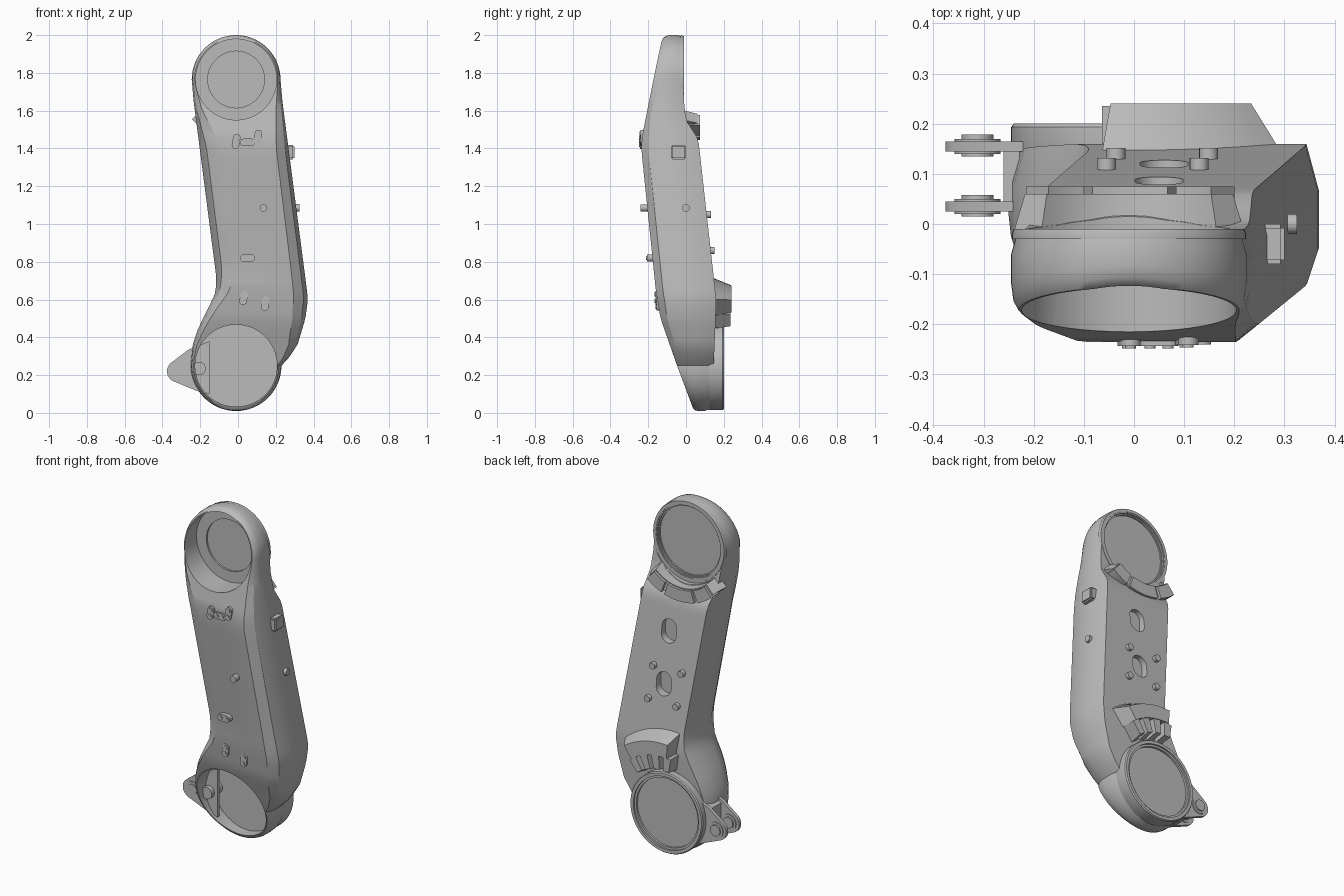
import bpy, bmesh, math
from mathutils import Matrix

if "Cube" in bpy.data.objects:
    bpy.data.objects.remove(bpy.data.objects["Cube"])

grey = bpy.data.materials.new("plain_grey")
grey.use_nodes = True
grey.diffuse_color = (0.5, 0.5, 0.5, 1)
grey.node_tree.nodes["Principled BSDF"].inputs["Base Color"].default_value = (0.5, 0.5, 0.5, 1)

CX, TOP_Z, LOW_Z = -0.01, 1.765, 0.25


def finish(name, bm, angle=30):
    bmesh.ops.remove_doubles(bm, verts=bm.verts, dist=0.0001)
    bmesh.ops.recalc_face_normals(bm, faces=bm.faces)
    mesh = bpy.data.meshes.new(name)
    bm.to_mesh(mesh)
    bm.free()
    ob = bpy.data.objects.new(name, mesh)
    bpy.context.collection.objects.link(ob)
    mesh.materials.append(grey)
    smooth(ob, angle)
    return ob


def smooth(ob, angle=30):
    bpy.ops.object.select_all(action='DESELECT')
    ob.select_set(True)
    bpy.context.view_layer.objects.active = ob
    bpy.ops.object.shade_smooth_by_angle(angle=math.radians(angle))


def interp(points, z):
    """Linear lookup in a list of (z, value) running from high to low z."""
    if z >= points[0][0]:
        return points[0][1]
    for (z0, v0), (z1, v1) in zip(points, points[1:]):
        if z >= z1:
            return v0 + (v1 - v0) * (z0 - z) / (z0 - z1)
    return points[-1][1]


def prism(name, outline, y0, y1, outline2=None):
    """Outline in x/z extruded along y; outline2 gives a tapered far end."""
    bm = bmesh.new()
    a = [bm.verts.new((x, y0, z)) for x, z in outline]
    b = [bm.verts.new((x, y1, z)) for x, z in (outline2 or outline)]
    n = len(a)
    bm.faces.new(a)
    bm.faces.new(b[::-1])
    for i in range(n):
        bm.faces.new((a[i], b[i], b[(i + 1) % n], a[(i + 1) % n]))
    return finish(name, bm)


def circle(x, z, r, n=48):
    return [(x + r * math.cos(2 * math.pi * i / n), z + r * math.sin(2 * math.pi * i / n))
            for i in range(n)]


def disc(name, x, z, r, y0, y1, n=48):
    return prism(name, circle(x, z, r, n), y0, y1)


def arc(cz, r0, r1, a0, a1, n=10):
    angles = [math.radians(a0 + (a1 - a0) * i / n) for i in range(n + 1)]
    return ([(CX + r1 * math.cos(a), cz + r1 * math.sin(a)) for a in angles] +
            [(CX + r0 * math.cos(a), cz + r0 * math.sin(a)) for a in reversed(angles)])


def slot(name, x, z, half, r, tilt, y0, y1):
    """Round-ended slot shape."""
    pts = []
    for i in range(24):
        a = 2 * math.pi * (i + 0.5) / 24
        u, v = r * math.cos(a) + math.copysign(half, math.cos(a)), r * math.sin(a)
        t = math.radians(tilt)
        pts.append((x + u * math.cos(t) - v * math.sin(t), z + u * math.sin(t) + v * math.cos(t)))
    return prism(name, pts, y0, y1)


# Outline, depth and chamfer guides along the height
RIGHT = [(1.765, .225), (1.65, .235), (.65, .365), (.6, .37), (.5, .357), (.36, .315), (.25, .24)]
LEFT = [(1.765, -.245), (1.65, -.235), (.72, -.115), (.64, -.118), (.57, -.15),
        (.45, -.21), (.36, -.24), (.25, -.25)]
FRONT = [(2, -.12), (1.98, -.13), (1.45, -.235), (1.38, -.235), (.65, -.16), (.5, -.135),
         (.03, .03), (0, .04)]
BACK = [(1.66, -.012), (1.55, 0), (1.45, .065), (.6, .16), (.45, .155), (.1, .14), (.01, .12)]
LEFT_IN = [(1.75, .015), (1.6, .04), (1.4, .122), (.79, .118), (.68, .08), (.55, .045), (.3, .015)]
RIGHT_IN = [(1.75, .015), (1.6, .04), (1.4, .065), (.76, .07), (.55, .075), (.4, .055), (.22, .015)]

# Stations: x, z and inward direction for the right and left edge
stations = []
for i in range(17):
    a = math.pi / 2 * (1 - i / 16)
    c, s = math.cos(a), math.sin(a)
    stations.append((CX + .235 * c, CX - .235 * c, TOP_Z + .235 * s, c, s))
for i in range(1, 40):
    z = TOP_Z + (LOW_Z - TOP_Z) * i / 40
    stations.append((interp(RIGHT, z), interp(LEFT, z), z, 1, 0))
for i in range(17):
    a = -math.pi / 2 * i / 16
    c, s = math.cos(a), math.sin(a)
    stations.append((CX + .24 * c, CX - .24 * c, LOW_Z + .24 * s, c, s))

# Main arm shell lofted through the stations
bm = bmesh.new()
rows = []
for xr, xl, z, c, s in stations:
    f, b = interp(FRONT, z), interp(BACK, z)
    d = b - f
    right_in, left_in = interp(RIGHT_IN, z), interp(LEFT_IN, z)
    profile = [(1, f), (.3, f + .12 * d), (0, f + .33 * d), (0, f + .7 * d), (None, b)]
    row = []
    for x, side, inset in ((xr, 1, right_in), (xl, -1, left_in)):
        part = []
        for k, y in profile:
            w = .025 * min(1, d / .3) if k is None else k * inset
            part.append(bm.verts.new((x - side * c * w, y, z - s * w)))
        row += part if side == 1 else part[::-1]
    rows.append(row)
n = len(rows[0])
for p, q in zip(rows, rows[1:]):
    for i in range(n):
        j = (i + 1) % n
        bm.faces.new((p[i], p[j], q[j], q[i]))
bm.faces.new(rows[0])
bm.faces.new(rows[-1])
bmesh.ops.triangulate(bm, faces=[f for f in bm.faces if len(f.verts) > 4])
body = finish("arm_body", bm)

# Sockets, recesses and holes
cutters = [
    disc("upper_socket_cutter", CX, TOP_Z, .214, -.6, -.065, 64),
    disc("upper_step_cutter", CX, TOP_Z, .15, -.6, -.055),
    disc("upper_back_seat_cutter", CX, TOP_Z, .238, -.012, .3, 64),
    disc("upper_back_recess_cutter", CX, TOP_Z, .205, -.035, .3, 64),
    disc("lower_socket_cutter", CX, LOW_Z, .217, -.6, .1, 64),
    slot("upper_hole_cutter", .05, 1.26, .02, .048, 90, .05, .3),
    slot("lower_hole_cutter", .06, .96, .02, .048, 90, .08, .3),
]
for cutter in cutters:
    mod = body.modifiers.new(cutter.name, 'BOOLEAN')
    mod.operation = 'DIFFERENCE'
    mod.solver = 'EXACT'
    mod.object = cutter
bpy.context.view_layer.update()
cut_mesh = bpy.data.meshes.new_from_object(body.evaluated_get(bpy.context.evaluated_depsgraph_get()))
body.modifiers.clear()
body.data = cut_mesh
for cutter in cutters:
    bpy.data.objects.remove(cutter)
smooth(body)

# Rear rings turned around the y axis
def turned(name, cz, profile):
    bm = bmesh.new()
    vs = [bm.verts.new((r, 0, y)) for r, y in profile]
    edges = [bm.edges.new(e) for e in zip(vs, vs[1:])]
    bmesh.ops.spin(bm, geom=vs + edges, cent=(0, 0, 0), axis=(0, 0, 1),
                   angle=2 * math.pi, steps=64)
    bm.transform(Matrix.Translation((CX, 0, cz)) @ Matrix.Rotation(-math.pi / 2, 4, 'X'))
    return finish(name, bm)


turned("lower_rear_ring", LOW_Z, [(0, .11), (.228, .11), (.235, .13), (.235, .193), (.23, .2),
                                  (.212, .2), (.212, .19), (.2, .19), (.2, .178), (0, .178)])
turned("upper_rear_ring", TOP_Z, [(.198, -.03), (.198, -.022), (.21, -.022), (.212, -.01),
                                  (.23, -.01), (.233, -.02), (.233, -.03)])

# Saddle under the upper ring
prism("upper_saddle", arc(TOP_Z, .238, .315, 222, 318), -.03, .06, arc(TOP_Z, .245, .31, 228, 312))
for i, (a0, a1) in enumerate(((230, 249), (253, 288), (292, 311))):
    prism(f"saddle_pad_{i}", arc(TOP_Z, .25, .32, a0, a1), .0, .075)

# Guard and fingers above the lower ring
prism("rear_guard", arc(LOW_Z, .345, .475, 48, 97), .12, .24, arc(LOW_Z, .345, .425, 55, 95))
for i in range(4):
    a = 52 + 13 * i
    prism(f"guard_finger_{i}", arc(LOW_Z, .245, .345, a, a + 8, 3), .12, .235,
          arc(LOW_Z, .265, .345, a, a + 8, 3))

# Rear pins
for z, y in ((1.05, .132), (.86, .152)):
    for x in (-.055, .13):
        disc(f"rear_pin_{z}_{x}", x + (1.05 - z) * .1, z, .019, y - .05, y, 20)

# Hinge lug with two plates and bolts
lug = [(-.15, .38), (-.262, .335)]
lug += [(-.318 + .058 * math.cos(math.radians(a)), .22 + .058 * math.sin(math.radians(a)))
        for a in range(125, 256, 13)] + [(-.215, .115), (-.15, .1)]
for name, y0, y1 in (("front", .025, .045), ("rear", .145, .165)):
    prism(f"hinge_plate_{name}", lug, y0, y1)
    disc(f"hinge_boss_{name}", -.312, .22, .046, y0 - .005, y1 + .005, 32)
    disc(f"hinge_bolt_{name}", -.312, .22, .032, y0 - .01, y1 + .013, 32)
prism("hinge_block", [(-.26, .32), (-.26, .14), (-.22, .12), (-.22, .34)], .045, .145)
disc("lower_socket_lug", -.205, .235, .035, .0, .105, 24)

# Front buttons and slots
disc("front_button", .135, 1.085, .019, -.24, -.18, 24)
for name, x, z, tilt in (("centre", .05, .82, 0), ("low_a", .03, .61, 80), ("low_b", .145, .58, 80),
                         ("top_a", -.01, 1.437, 80), ("top_b", .05, 1.432, 0), ("top_c", .105, 1.46, 80)):
    y = interp(FRONT, z)
    out = .028 if name == "centre" else .008
    slot(f"front_slot_{name}", x, z, .019, .02, tilt, y - out, y + .03)
    for s in (-1, 1):
        t = math.radians(tilt)
        disc(f"slot_stud_{name}_{s}", x + s * .018 * math.cos(t), z + s * .018 * math.sin(t),
             .011, y - out - .005, y, 16)

# Side button and side pin
bm = bmesh.new()
bmesh.ops.create_cube(bm, size=1, matrix=Matrix.Translation((.27, -.04, 1.38)) @ Matrix.Diagonal((.06, .08, .075, 1)))
bmesh.ops.bevel(bm, geom=bm.edges[:], offset=.008, segments=2, affect='EDGES')
finish("side_button", bm)
bm = bmesh.new()
bmesh.ops.create_cone(bm, cap_ends=True, segments=24, radius1=.02, radius2=.02, depth=.06,
                      matrix=Matrix.Translation((.295, 0, 1.085)) @ Matrix.Rotation(math.pi / 2, 4, 'Y'))
finish("side_pin", bm)
